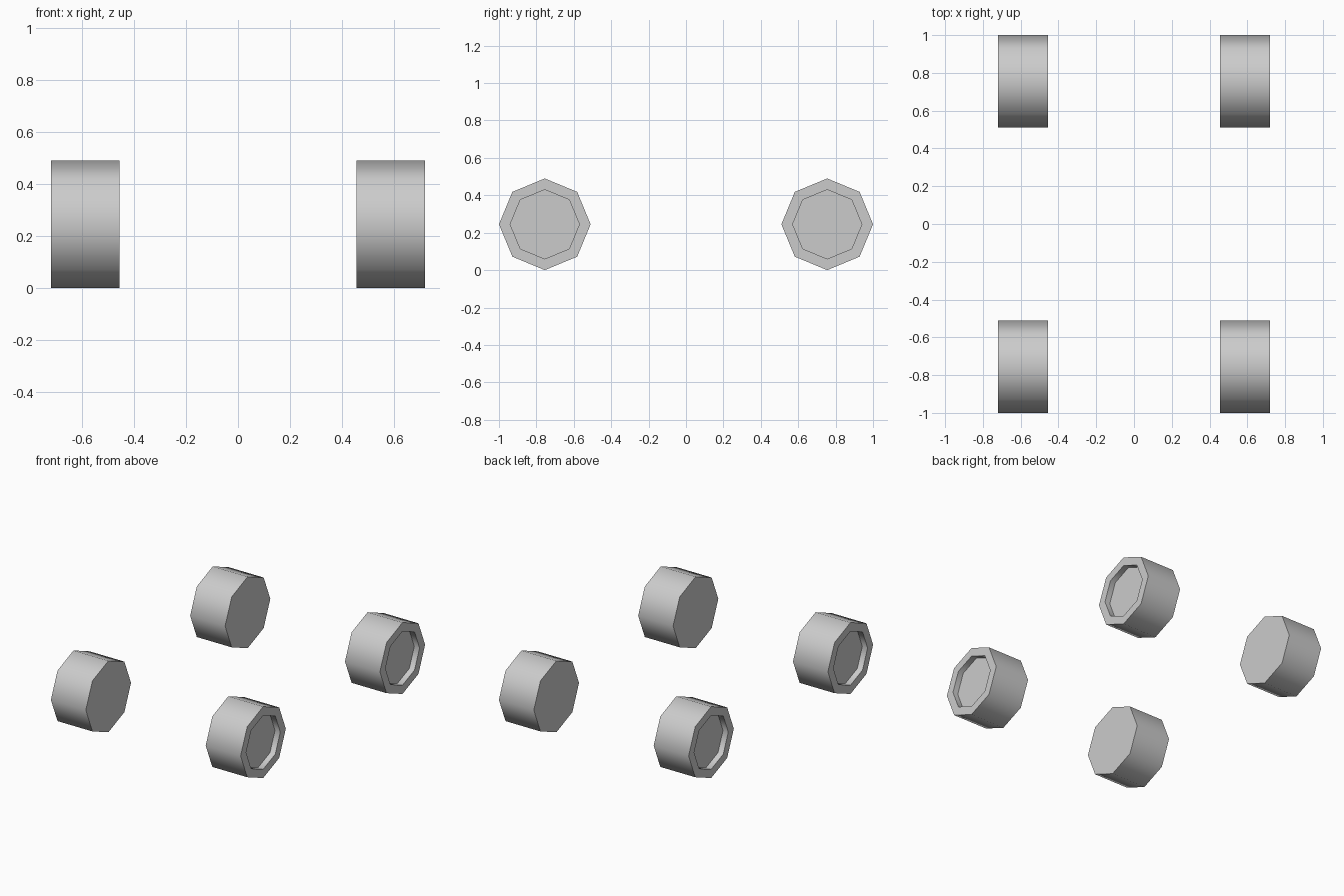
import bpy, bmesh, math
from mathutils import Matrix, Vector

if "Cube" in bpy.data.objects:
    bpy.data.objects.remove(bpy.data.objects["Cube"])

RADIUS, HUB_RADIUS = 0.245, 0.185
WIDTH, RECESS = 0.265, 0.04
CX, CY = 0.5875, 0.755


def wheel(name, side, end):
    # Eight-sided tyre, axle along x, recessed hub on the outward face
    bm = bmesh.new()
    bmesh.ops.create_cone(bm, cap_ends=True, segments=8, radius1=RADIUS,
                          radius2=RADIUS, depth=WIDTH)
    bm.normal_update()
    cap = max(bm.faces, key=lambda f: f.calc_center_median().z)
    rim = (RADIUS - HUB_RADIUS) * math.cos(math.pi / 8)
    bmesh.ops.inset_region(bm, faces=[cap], thickness=rim, use_even_offset=True)
    hub = bmesh.ops.extrude_discrete_faces(bm, faces=[cap])["faces"][0]
    bmesh.ops.translate(bm, verts=hub.verts, vec=Vector((0, 0, -RECESS)))
    bmesh.ops.rotate(bm, verts=bm.verts,
                     matrix=Matrix.Rotation(side * math.pi / 2, 3, 'Y'))
    bmesh.ops.recalc_face_normals(bm, faces=bm.faces)
    mesh = bpy.data.meshes.new(name)
    bm.to_mesh(mesh)
    bm.free()
    ob = bpy.data.objects.new(name, mesh)
    ob.location = (side * CX, end * CY, RADIUS)
    bpy.context.collection.objects.link(ob)

    # Smooth tread, crisp rim edges
    bpy.ops.object.select_all(action='DESELECT')
    ob.select_set(True)
    bpy.context.view_layer.objects.active = ob
    bpy.ops.object.shade_smooth_by_angle(angle=math.radians(50))


# Four wheels, one per corner
for end, end_name in ((-1, "front"), (1, "back")):
    for side, side_name in ((-1, "left"), (1, "right")):
        wheel(f"{end_name}_{side_name}_wheel", side, end)
